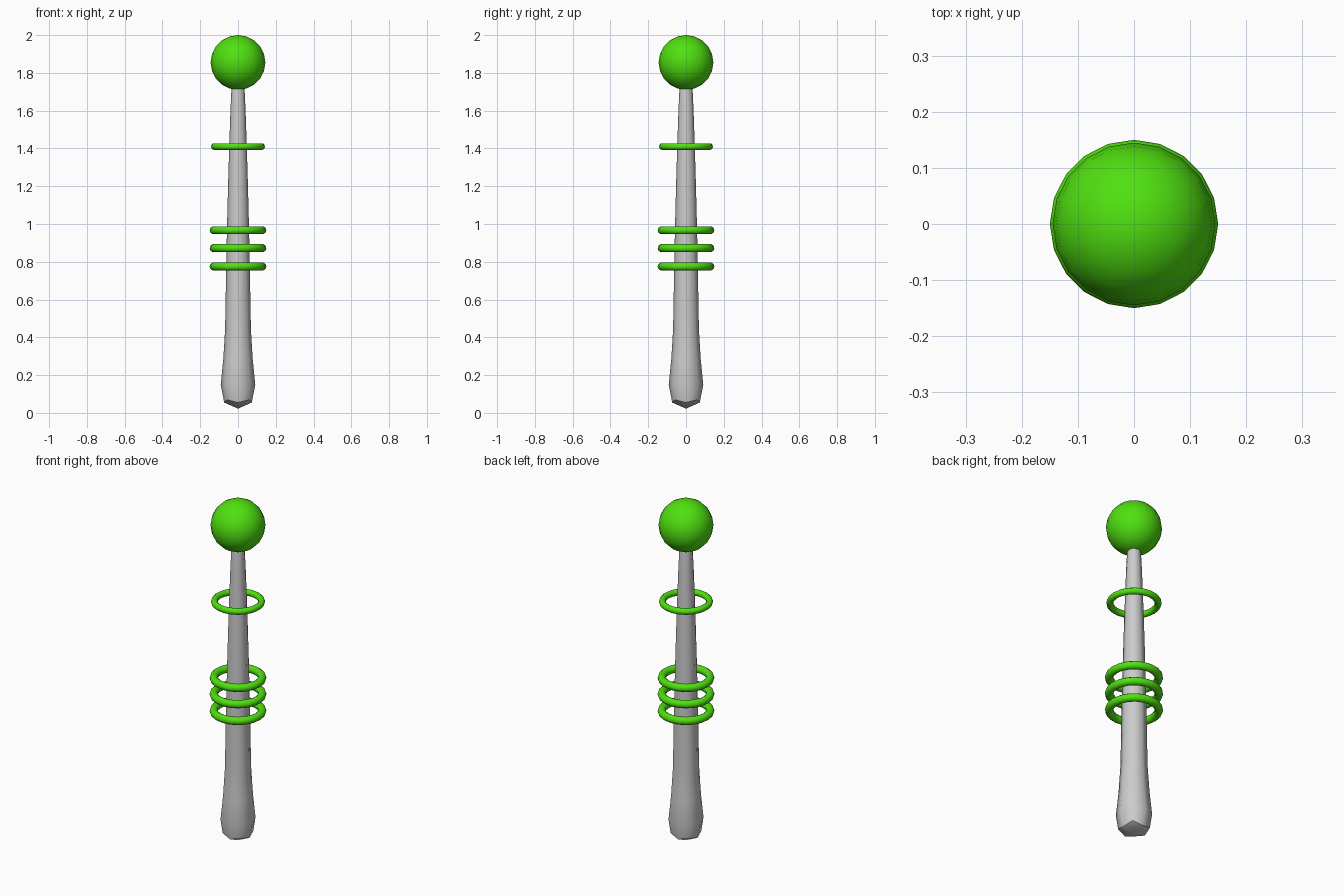
import bpy, bmesh

if "Cube" in bpy.data.objects:
    bpy.data.objects.remove(bpy.data.objects["Cube"])

green = bpy.data.materials.new("green")
green.diffuse_color = (0.08, 0.75, 0.005, 1)
green.use_nodes = True
green.node_tree.nodes["Principled BSDF"].inputs["Base Color"].default_value = green.diffuse_color


def smooth(obj, angle=3.14):
    bpy.ops.object.select_all(action='DESELECT')
    obj.select_set(True)
    bpy.context.view_layer.objects.active = obj
    bpy.ops.object.shade_smooth_by_angle(angle=angle)


# Shaft: stacked square loops (half width, height), rounded by one subdivision
profile = [(0.137, 0.0), (0.075, 0.28), (0.072, 0.6), (0.066, 0.9),
           (0.055, 1.3), (0.043, 1.62), (0.034, 1.85)]
bm = bmesh.new()
loops = [[bm.verts.new((x * s, y * s, z))
          for x, y in ((-1, -1), (1, -1), (1, 1), (-1, 1))]
         for s, z in profile]
for a, b in zip(loops, loops[1:]):
    for i in range(4):
        j = (i + 1) % 4
        bm.faces.new((a[i], a[j], b[j], b[i]))
bm.faces.new(loops[0][::-1])
bm.faces.new(loops[-1])
mesh = bpy.data.meshes.new("shaft")
bm.to_mesh(mesh)
bm.free()
shaft = bpy.data.objects.new("shaft", mesh)
bpy.context.collection.objects.link(shaft)
sub = shaft.modifiers.new("round", 'SUBSURF')
sub.levels = sub.render_levels = 1
bpy.context.view_layer.objects.active = shaft
shaft.select_set(True)
bpy.ops.object.modifier_apply(modifier="round")
smooth(shaft, 0.9)

# Ball on top
bpy.ops.mesh.primitive_uv_sphere_add(segments=20, ring_count=10, radius=0.145,
                                     location=(0, 0, 1.855))
ball = bpy.context.object
ball.name = "ball"
ball.data.materials.append(green)
smooth(ball)

# Floating rings: height, outer radius, tube radius
for n, (z, outer, tube) in enumerate([(0.775, 0.15, 0.022), (0.872, 0.15, 0.022),
                                      (0.967, 0.15, 0.022), (1.41, 0.143, 0.018)]):
    bpy.ops.mesh.primitive_torus_add(major_segments=20, minor_segments=10,
                                     major_radius=outer - tube, minor_radius=tube,
                                     location=(0, 0, z))
    ring = bpy.context.object
    ring.name = f"ring_{n + 1}"
    ring.data.materials.append(green)
    smooth(ring)
